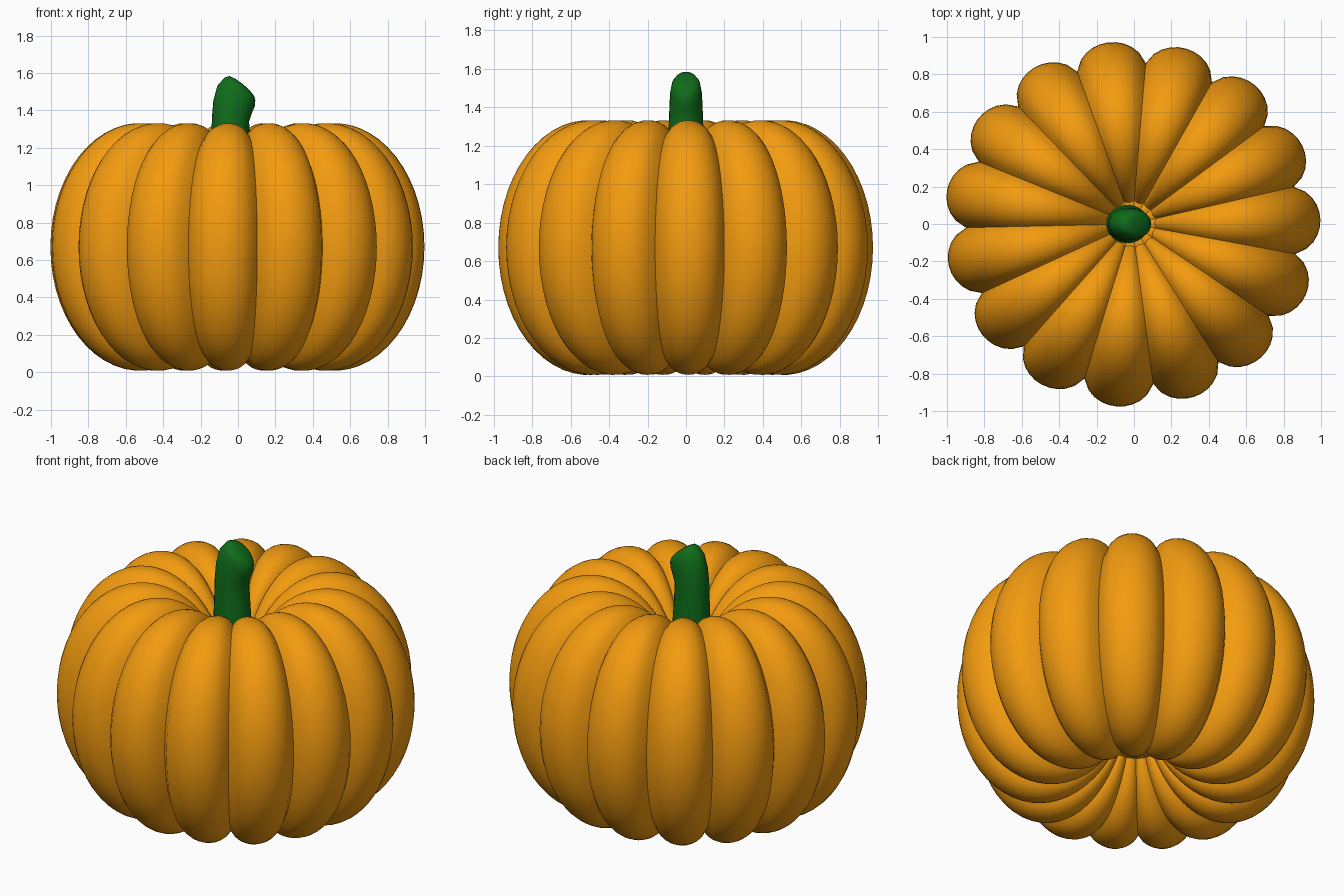
import bpy, bmesh, math

if "Cube" in bpy.data.objects:
    bpy.data.objects.remove(bpy.data.objects["Cube"])

LOBES, SEG, RINGS = 15, 10, 44


def material(name, color):
    m = bpy.data.materials.new(name)
    m.diffuse_color = color
    m.use_nodes = True
    m.node_tree.nodes["Principled BSDF"].inputs["Base Color"].default_value = m.diffuse_color
    return m


def skin(name, rings, low_pole, high_pole, mat, angle):
    """Bridge closed rings of points, close both ends to a pole, shade smooth."""
    bm = bmesh.new()
    rows = [[bm.verts.new(p) for p in ring] for ring in rings]
    n = len(rows[0])
    for a, b in zip(rows, rows[1:]):
        for i in range(n):
            j = (i + 1) % n
            bm.faces.new((a[i], a[j], b[j], b[i]))
    for row, pole in ((rows[0], low_pole), (rows[-1], high_pole)):
        v = bm.verts.new(pole)
        for i in range(n):
            bm.faces.new((row[i], row[(i + 1) % n], v))
    bmesh.ops.recalc_face_normals(bm, faces=bm.faces)
    me = bpy.data.meshes.new(name)
    bm.to_mesh(me)
    bm.free()
    ob = bpy.data.objects.new(name, me)
    bpy.context.collection.objects.link(ob)
    me.materials.append(mat)
    bpy.ops.object.select_all(action='DESELECT')
    ob.select_set(True)
    bpy.context.view_layer.objects.active = ob
    bpy.ops.object.shade_smooth_by_angle(angle=math.radians(angle))
    return ob


# Pumpkin body: elliptical ring section, revolved with rounded lobes
CR, CZ, A, B = 0.525, 0.67, 0.482, 0.662
CX, SY, PHASE = -0.01, 0.972, math.radians(1.3)
end = math.acos(-0.405 / A)          # stop near the axis, leaving a small floor
rings = []
for k in range(RINGS + 1):
    th = -end + 2 * end * k / RINGS
    r, z = CR + A * math.cos(th), CZ + B * math.sin(th)
    nr, nz = B * math.cos(th), A * math.sin(th)
    ln = math.hypot(nr, nz)
    ring = []
    for i in range(LOBES * SEG):
        t = 2 * (i % SEG) / SEG - 1  # -1 and 1 are the grooves
        sag = (1.105 - math.sqrt(1.221 - t * t)) / 0.635
        d = 0.118 * r * sag
        rr, zz = r - d * nr / ln, z - d * nz / ln
        a = PHASE + 2 * math.pi * (i / SEG - 0.5) / LOBES
        ring.append((CX + rr * math.cos(a), SY * rr * math.sin(a), zz))
    rings.append(ring)
zb = CZ + B * math.sin(-end)
skin("pumpkin_body", rings, (CX, 0, zb), (CX, 0, 2 * CZ - zb),
     material("orange_skin", (0.9, 0.33, 0.005, 1)), 50)

# Stem: bent tube; x, z, radius in x, radius in y, tilt to the right
path = [(-0.035, 0.98, 0.115, 0.105, 0), (-0.04, 1.25, 0.102, 0.092, 0),
        (-0.04, 1.35, 0.100, 0.088, 4), (-0.03, 1.415, 0.108, 0.086, 19),
        (-0.01, 1.478, 0.114, 0.082, 28), (0.01, 1.515, 0.102, 0.074, 36),
        (0.02, 1.53, 0.085, 0.062, 39), (0.026, 1.537, 0.05, 0.04, 39)]
rings = []
for x, z, rx, ry, tilt in path:
    c, s = math.cos(math.radians(tilt)), math.sin(math.radians(tilt))
    rings.append([(x + rx * math.cos(a) * c, ry * math.sin(a), z - rx * math.cos(a) * s)
                  for a in (2 * math.pi * i / 24 for i in range(24))])
skin("stem", rings, (-0.035, 0, 0.98), (0.028, 0, 1.539),
     material("green_stem", (0.005, 0.15, 0.01, 1)), 60)
